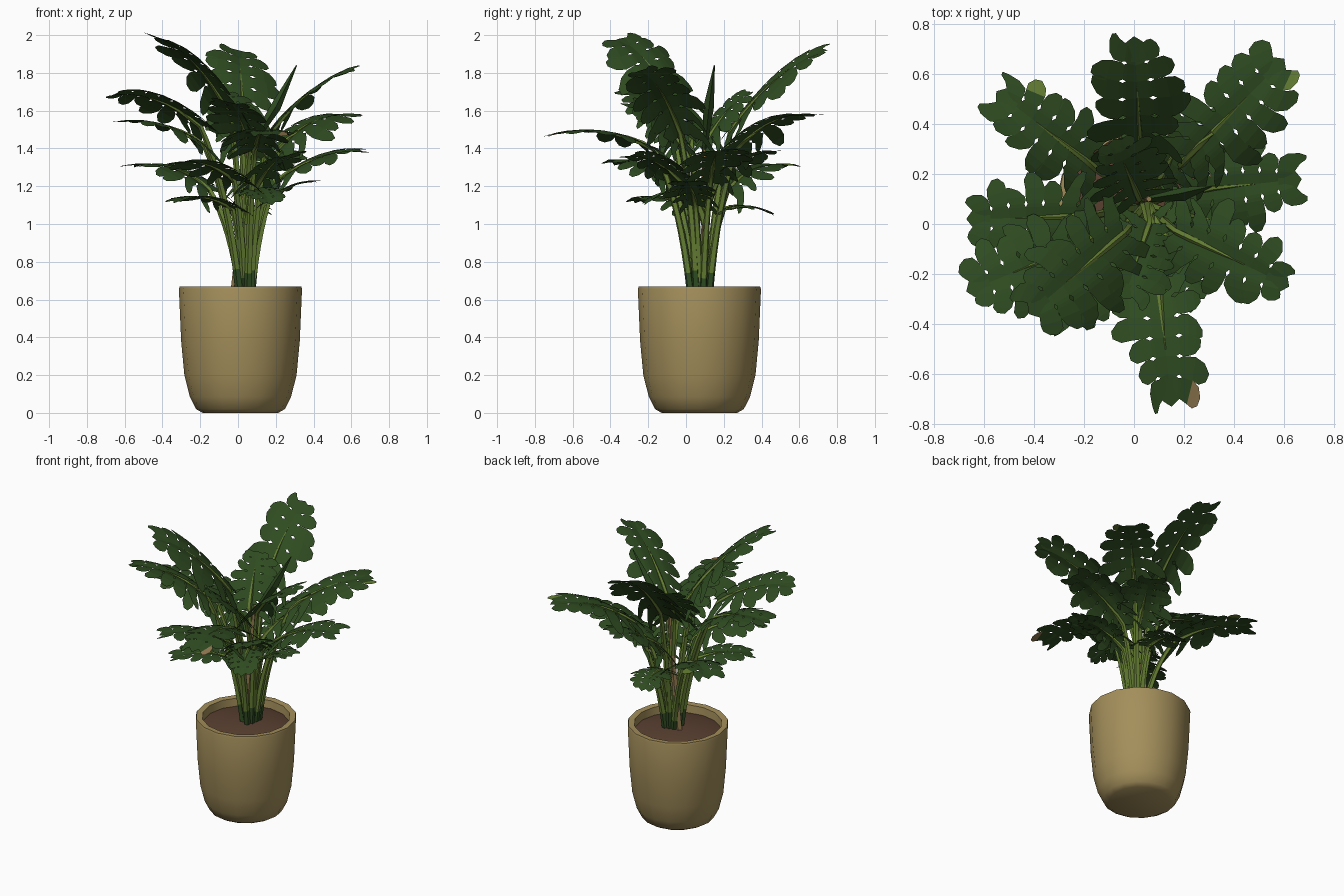
import bpy, bmesh, math, random
from mathutils import Vector

random.seed(4)
cube = bpy.data.objects.get("Cube")
if cube:
    bpy.data.objects.remove(cube, do_unlink=True)


def material(name, rgb):
    m = bpy.data.materials.new(name)
    m.use_nodes = True
    m.diffuse_color = (*rgb, 1)
    bsdf = next(n for n in m.node_tree.nodes if n.type == 'BSDF_PRINCIPLED')
    bsdf.inputs["Base Color"].default_value = (*rgb, 1)
    bsdf.inputs["Roughness"].default_value = 0.8
    return m


CLAY = material("ochre clay", (0.37, 0.275, 0.105))
SOIL = material("brown soil", (0.10, 0.05, 0.03))
LEAF = material("leaf green", (0.028, 0.071, 0.015))
STEM = material("stem green", (0.13, 0.21, 0.033))
SHEATH = material("dark sheath green", (0.03, 0.075, 0.016))
CANE = material("tan cane", (0.28, 0.19, 0.08))


def finish(bm, name, mats, smooth=False):
    mesh = bpy.data.meshes.new(name)
    bm.to_mesh(mesh)
    bm.free()
    for m in mats:
        mesh.materials.append(m)
    ob = bpy.data.objects.new(name, mesh)
    bpy.context.collection.objects.link(ob)
    if smooth:
        bpy.ops.object.select_all(action='DESELECT')
        bpy.context.view_layer.objects.active = ob
        ob.select_set(True)
        bpy.ops.object.shade_smooth_by_angle(angle=math.radians(45))
    return ob


def skin(bm, rings):
    """Join closed rings of points with quads and cap both ends."""
    loops = [[bm.verts.new(p) for p in ring] for ring in rings]
    n = len(loops[0])
    for a, b in zip(loops, loops[1:]):
        for i in range(n):
            j = (i + 1) % n
            bm.faces.new((a[i], a[j], b[j], b[i]))
    bm.faces.new(loops[0][::-1])
    bm.faces.new(loops[-1])


CENTRE = Vector((0.013, 0.071, 0))


def lathe(name, profile, mat, sides=16):
    bm = bmesh.new()
    skin(bm, [[CENTRE + Vector((r * math.cos(k * math.tau / sides), r * math.sin(k * math.tau / sides), z))
               for k in range(sides)] for r, z in profile])
    return finish(bm, name, [mat], True)


# Pot with a thick rim, and the soil inside it
lathe("pot", [(0.2, 0), (0.235, 0.02), (0.268, 0.085), (0.297, 0.2), (0.314, 0.38),
              (0.326, 0.655), (0.322, 0.668), (0.282, 0.665), (0.275, 0.58)], CLAY)
lathe("soil", [(0.28, 0.61), (0.2, 0.632), (0.05, 0.642)], SOIL)


def bezier(a, b, c, t):
    return a * (1 - t) ** 2 + b * (2 * t * (1 - t)) + c * t * t


def tube(bm, points, radii, sides=5):
    rings = []
    for i, p in enumerate(points):
        d = (points[min(i + 1, len(points) - 1)] - points[max(i - 1, 0)]).normalized()
        u = d.orthogonal() if abs(d.z) < 0.5 else d.cross(Vector((0, 1, 0)))
        u.normalize()
        v = d.cross(u)
        rings.append([p + (u * math.cos(k * math.tau / sides) + v * math.sin(k * math.tau / sides)) * radii[i]
                      for k in range(sides)])
    skin(bm, rings)


# Across each lobe: distance out, and how much of its span it fills.
# The pinch makes a small hole between neighbouring lobes.
LOBE = [(0, 1), (0.25, 1), (0.33, 0.8), (0.42, 1), (0.65, 1), (0.85, 0.85), (1, 0.3)]
LOBES = 7
# Withered lobes: side, lobe number, material slot
SPOTS = {"front": (1, 6, 2), "back_left": (-1, 6, 1), "back_right": (-1, 5, 1)}


def leaf(name, base, tip, width, roll):
    base, tip = Vector(base), Vector(tip)
    along = tip - base
    ctrl = (base + tip) / 2 + Vector((0, 0, 0.22 * along.length))
    across = Vector((-along.y, along.x, 0)).normalized()
    across.z = roll

    def surface(t, u, side):
        outline = 0.62 + 0.4 * math.sin(math.pi * min(1, max(0, t * 0.85 + 0.15)))
        if t > 0.8:
            outline *= 1 - (t - 0.8) * 1.3
        reach = width * outline * u
        s = t * 0.9 + u * (0.3 * t - 0.18)
        p = bezier(base, ctrl, tip, s) + across * (side * reach)
        p.z += 0.25 * reach - (1.6 + 1.6 * max(0, 1 - t)) * reach * reach
        return p

    # Blade, cut into ragged lobes on both sides of the midrib
    bm = bmesh.new()
    for side in (-1, 1):
        for k in range(LOBES):
            mid, half = (k + 0.5) / LOBES, 0.5 / LOBES
            size = random.uniform(0.78, 1.16)
            lean = random.uniform(-0.2, 1.6) if k > 1 else random.uniform(-1.6, 0.2)
            thin = 0.6 if k < 2 else 1
            rows = []
            for u, fill in LOBE:
                outer = u > 0.5
                w = u * size if outer else u
                shift = half * lean * max(0, u - 0.6) * 2
                span = half * fill * (thin if outer else 1)
                rows.append([bm.verts.new(surface(mid + shift + e * span, w, side)) for e in (-1, 1)])
            for i, ((a, b), (c, d)) in enumerate(zip(rows, rows[1:])):
                f = bm.faces.new((a, b, d, c) if side < 0 else (a, c, d, b))
                spot = SPOTS.get(name)
                if spot and spot[:2] == (side, k) and i > 3:
                    f.material_index = spot[2]
    # Blunt end of the blade
    end = [surface(0.86, 0.42, -1), surface(1.0, 0.42, -1), bezier(base, ctrl, tip, 1.0),
           surface(1.0, 0.42, 1), surface(0.86, 0.42, 1), bezier(base, ctrl, tip, 0.8)]
    bm.faces.new([bm.verts.new(p) for p in end])
    finish(bm, name + "_blade", [LEAF, STEM, CANE])

    # Stalk from the soil, or from the cane for inner leaves, running on as the midrib
    root = Vector((0.04 + 0.15 * base.x, 0.08 + 0.22 * (base.y - 0.08), 0.62))
    if "inner" in name:
        root = Vector((0.04, 0.1, 1.0))
    bend = root + (base - root) * 0.3
    bend.z = root.z + (base.z - root.z) * 0.65
    pts = [bezier(root, bend, base, i / 8) for i in range(9)]
    radii = [0.022 - 0.0009 * i for i in range(9)]
    for t in (0.12, 0.25, 0.38, 0.6):
        pts.append(bezier(base, ctrl, tip, t))
        radii.append(0.018 * (1 - t * 1.5))
    bm = bmesh.new()
    tube(bm, pts, radii)
    for f in bm.faces:
        f.material_index = 1 if f.calc_center_median().z < 0.72 else 0
    finish(bm, name + "_stalk", [STEM, SHEATH], True)


# name, base of blade, tip, half width, roll
LEAVES = [
    ("back_high", (0.03, 0.24, 1.5), (0.0, 0.75, 1.92), 0.19, 0.25),
    ("back_left", (0.22, 0.27, 1.4), (0.6, 0.66, 1.57), 0.19, 0.0),
    ("left_side", (0.2, 0.13, 1.22), (0.67, 0.18, 1.38), 0.18, 0.1),
    ("front_left_high", (0.17, -0.03, 1.48), (0.62, -0.25, 1.81), 0.18, 0.3),
    ("front", (0.09, -0.16, 1.39), (0.15, -0.73, 1.46), 0.18, 0.0),
    ("front_right_high", (-0.04, -0.04, 1.58), (-0.42, -0.36, 1.98), 0.2, -0.2),
    ("front_right", (-0.2, -0.08, 1.52), (-0.67, -0.27, 1.68), 0.18, 0.2),
    ("right_side", (-0.18, 0.03, 1.42), (-0.67, 0.02, 1.53), 0.17, 0.0),
    ("back_right", (-0.15, 0.22, 1.18), (-0.55, 0.53, 1.3), 0.18, 0.0),
    ("front_right_mid", (-0.02, -0.07, 1.23), (-0.35, -0.38, 1.31), 0.18, 0.1),
    ("front_right_low", (-0.03, 0.0, 1.08), (-0.34, -0.27, 1.11), 0.14, 0.0),
    ("back_low", (0.05, 0.2, 1.08), (0.02, 0.47, 1.04), 0.13, 0.0),
    ("left_low", (0.13, 0.05, 1.1), (0.42, 0.0, 1.22), 0.14, 0.0),
    ("back_inner", (0.02, 0.1, 1.42), (-0.08, 0.34, 1.7), 0.16, 0.1),
    ("back_left_inner", (0.1, 0.17, 1.23), (0.26, 0.48, 1.38), 0.17, 0.0),
    ("front_inner", (0.06, 0.0, 1.38), (-0.04, -0.3, 1.64), 0.17, -0.2),
    ("front_left_inner", (0.1, 0.0, 1.2), (0.28, -0.3, 1.36), 0.16, 0.2),
    ("front_low_inner", (0.07, 0.03, 1.18), (0.18, -0.22, 1.1), 0.13, 0.1),
]
for spec in LEAVES:
    leaf(*spec)

# Bare cane in the middle, with a furled young leaf on top
bm = bmesh.new()
tube(bm, [Vector((-0.02, 0.1, 0.6)), Vector((0.02, 0.1, 1.0)), Vector((0.06, 0.1, 1.45))],
     [0.024, 0.02, 0.012])
finish(bm, "cane", [CANE], True)
bm = bmesh.new()
tube(bm, [Vector((0.06, 0.1, 1.4)), Vector((0.2, 0.12, 1.62)), Vector((0.31, 0.15, 1.84))],
     [0.012, 0.028, 0.003], 4)
finish(bm, "furled_leaf", [LEAF])
